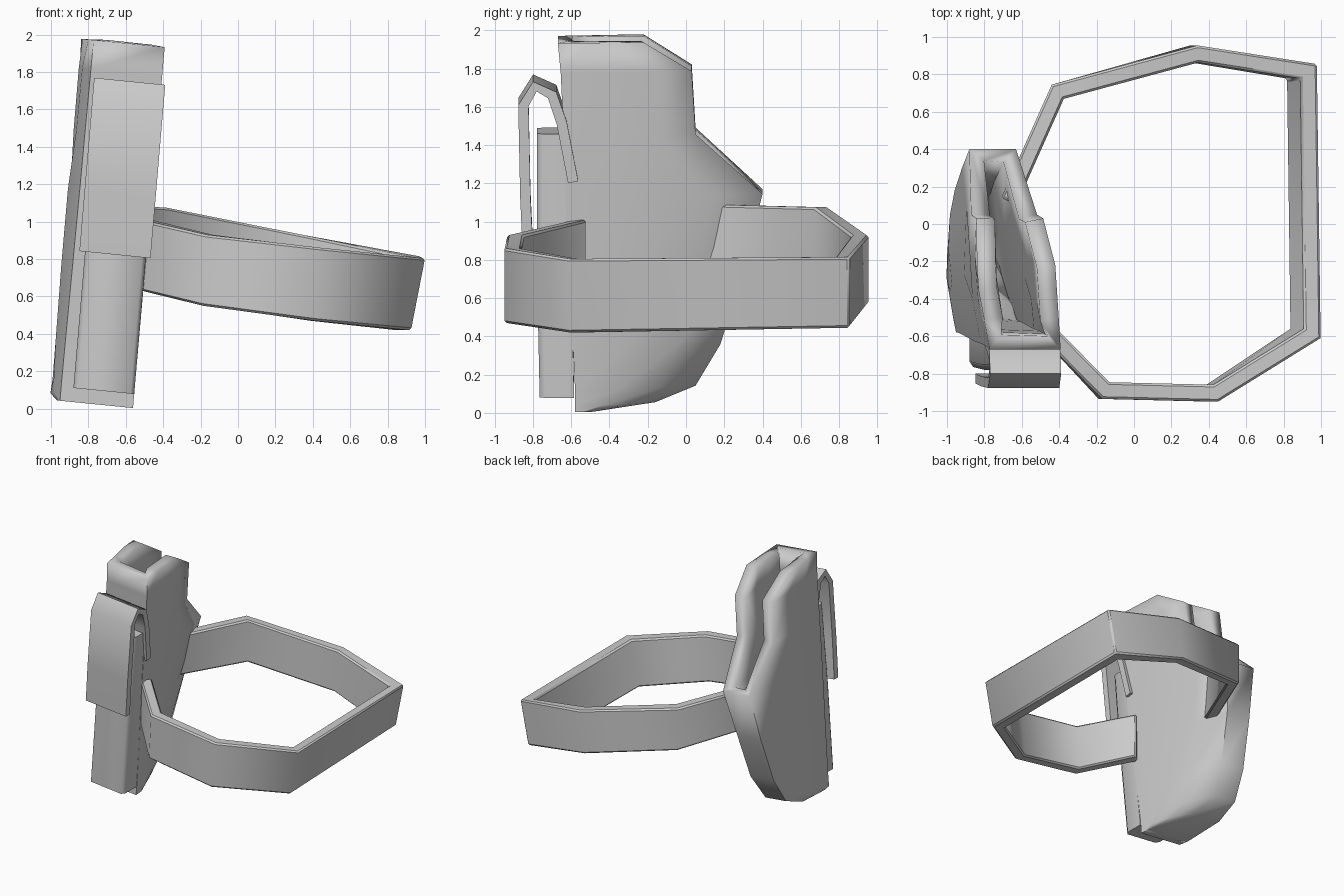
import bpy, bmesh, math
from mathutils import Vector

cube = bpy.data.objects.get("Cube")
if cube:
    bpy.data.objects.remove(cube, do_unlink=True)

grey = bpy.data.materials.new("plain grey")
grey.use_nodes = True
colour = (0.6, 0.6, 0.6, 1)
grey.diffuse_color = colour
grey.node_tree.nodes["Principled BSDF"].inputs["Base Color"].default_value = colour


def lean(x, y, z):
    """Tilt an upright point so the holster leans outward at the bottom."""
    return (x - 0.085 * (1.98 - z), y, z - 0.1 * (x + 0.61))


def lerp_table(table, y):
    for (y0, x0), (y1, x1) in zip(table, table[1:]):
        if y <= y1:
            break
    t = max(0, min(1, (y - y0) / (y1 - y0)))
    return x0 + t * (x1 - x0)


def loft(name, rings, open_rows=0, cap_start=True, angle=62):
    """Skin a list of rings; the first open_rows bands are left open at the seam."""
    bm = bmesh.new()
    rows = [[bm.verts.new(p) for p in ring] for ring in rings]
    n = len(rows[0])
    for i in range(len(rows) - 1):
        for j in range(n - 1 if i < open_rows else n):
            k = (j + 1) % n
            bm.faces.new((rows[i + 1][j], rows[i + 1][k], rows[i][k], rows[i][j]))
    bm.faces.new(rows[-1][::-1])
    if cap_start:
        bm.faces.new(rows[0])
        bmesh.ops.recalc_face_normals(bm, faces=bm.faces)
    mesh = bpy.data.meshes.new(name)
    bm.to_mesh(mesh)
    bm.free()
    mesh.materials.append(grey)
    obj = bpy.data.objects.new(name, mesh)
    bpy.context.collection.objects.link(obj)
    bpy.ops.object.select_all(action="DESELECT")
    obj.select_set(True)
    bpy.context.view_layer.objects.active = obj
    bpy.ops.object.shade_smooth_by_angle(angle=math.radians(angle))
    return obj


# Holster shell: a pocket open at the top and upper back
outer_side = [(-0.66, -0.77), (-0.3, -0.84), (0.0, -0.83), (0.4, -0.81)]
inner_side = [(-0.66, -0.39), (-0.2, -0.42), (0.03, -0.47), (0.4, -0.56)]
levels = [  # height, front y, back y, how far the inner back corner is cut away
    (1.955, -0.67, -0.22, 0), (1.80, -0.655, 0.03, 0), (1.47, -0.64, 0.05, 0),
    (1.15, -0.63, 0.40, 0), (0.75, -0.61, 0.30, 0.2), (0.36, -0.59, 0.18, 0.3),
    (0.14, -0.58, 0.05, 0.45), (0.06, -0.58, -0.16, 0.35), (0.025, -0.58, -0.50, 0.0)]
rings = []
for z, front, back, cut in levels:
    ring, inner = [], []
    for t in (1, 0.7, 0.35, 0):
        y = front + t * (back - front)
        xo, xi = lerp_table(outer_side, y), lerp_table(inner_side, y)
        ring.append(lean(xo, y, z))
        inner.append(lean(xi + (xo - xi) * cut * t ** 3, y, z))
    rings.append(ring + inner[::-1])
shell = loft("holster_shell", rings, open_rows=3, cap_start=False)
solid = shell.modifiers.new("wall", "SOLIDIFY")
solid.thickness = 0.10
solid.offset = -1

# Raised panel on the front of the holster
section = [(-0.72, 0.18), (-0.72, 0.03), (-0.70, 0), (-0.415, 0), (-0.395, 0.03), (-0.395, 0.18)]
rings = [[lean(x, front + d, z) for x, d in section]
         for z, front in ((1.48, -0.78), (0.8, -0.78), (0.10, -0.765))]
loft("front_panel", rings)

# Strap folded over the front as a hook
path = [Vector(p) for p in ((-0.825, 0.83), (-0.84, 1.15), (-0.85, 1.63),
                            (-0.79, 1.73), (-0.70, 1.685), (-0.65, 1.54), (-0.59, 1.23))]
rings = []
for i, p in enumerate(path):
    d = (path[min(i + 1, len(path) - 1)] - path[max(i - 1, 0)]).normalized()
    off = Vector((-d.y, d.x)) * 0.027
    a, b = p + off, p - off
    rings.append([lean(x, q.x, q.y) for x, q in
                  ((-0.75, a), (-0.37, a), (-0.37, b), (-0.75, b))])
loft("hook_strap", rings)

# Belt: a tilted band running round from one side of the holster to the other
stations = [  # outer top edge x, y, z, height, lean of the lower edge
    (-0.52, -0.58, 1.01, 0.38, 0.0), (-0.17, -0.935, 0.93, 0.38, -0.02),
    (0.45, -0.95, 0.86, 0.39, -0.04), (1.0, -0.61, 0.805, 0.385, -0.075),
    (0.98, 0.855, 0.815, 0.37, -0.075), (0.34, 0.955, 0.93, 0.36, -0.04),
    (-0.44, 0.745, 1.075, 0.36, 0.0), (-0.71, 0.14, 1.09, 0.34, 0.0)]
pts = [Vector(s[:2]) for s in stations]
rings = []
for i, (x, y, z, h, s) in enumerate(stations):
    d0 = (pts[i] - pts[i - 1]).normalized() if i else (pts[1] - pts[0]).normalized()
    d1 = (pts[i + 1] - pts[i]).normalized() if i < len(pts) - 1 else d0
    m = Vector((-d0.y - d1.y, d0.x + d1.x)).normalized()
    m *= 0.09 / m.dot(Vector((-d0.y, d0.x)))
    ix, iy = pts[i] + m
    rings.append([(x, y, z), (x + s, y, z - h), (ix + s, iy, z - h), (ix, iy, z)])
belt = loft("belt", rings)
bevel = belt.modifiers.new("soft_edges", "BEVEL")
bevel.width = 0.012
bevel.segments = 1
bevel.limit_method = "ANGLE"
bevel.angle_limit = math.radians(70)
